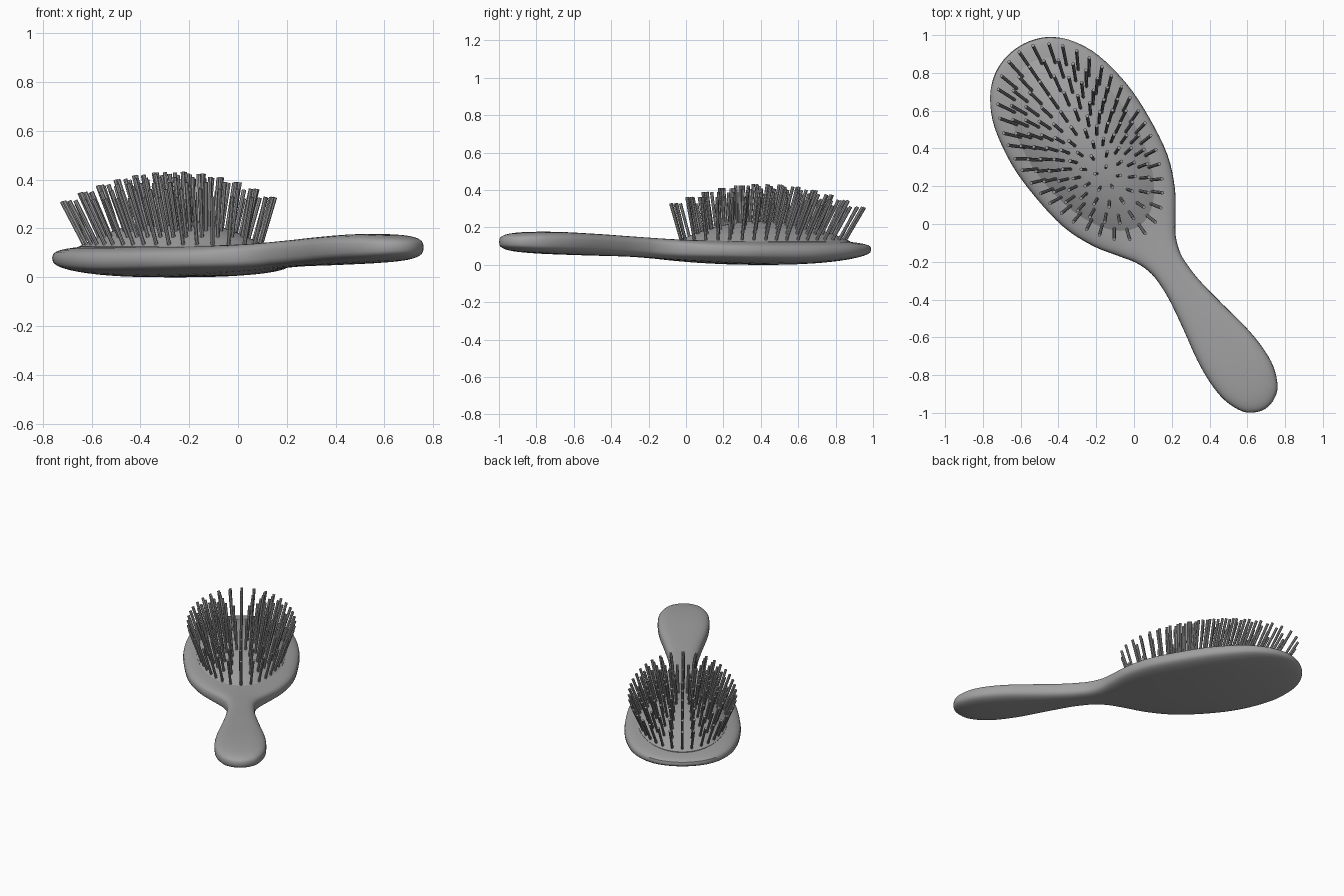
import bpy, bmesh, math
from mathutils import Vector, Matrix

if "Cube" in bpy.data.objects:
    bpy.data.objects.remove(bpy.data.objects["Cube"])

# Local frame: the brush lies along y, head towards +y, then is turned into place
PLACE = Matrix.Translation((0.016, 0.011, 0)) @ Matrix.Rotation(math.radians(34.75), 4, 'Z')

grey = bpy.data.materials.new("mid_grey")
grey.use_nodes = True
colour = (0.35, 0.35, 0.35, 1)
grey.diffuse_color = colour
grey.node_tree.nodes["Principled BSDF"].inputs["Base Color"].default_value = colour


def spline(points, u):
    """Smooth curve through points, u counted in points."""
    i = max(1, min(int(u), len(points) - 3))
    f = u - i
    a, b, c, d = points[i - 1:i + 3]
    return b + (c - a) * (f / 2) + (a * 2 - b * 5 + c * 4 - d) * (f * f / 2) \
        + (b * 3 - a - c * 3 + d) * (f ** 3 / 2)


def finish(name, bm):
    bmesh.ops.recalc_face_normals(bm, faces=bm.faces)
    bm.transform(PLACE)
    mesh = bpy.data.meshes.new(name)
    bm.to_mesh(mesh)
    bm.free()
    mesh.materials.append(grey)
    obj = bpy.data.objects.new(name, mesh)
    bpy.context.collection.objects.link(obj)
    bpy.ops.object.select_all(action='DESELECT')
    obj.select_set(True)
    bpy.context.view_layer.objects.active = obj
    bpy.ops.object.shade_smooth_by_angle(angle=math.radians(40))
    return obj


def skin(bm, rings):
    """Join closed rings of equal length with quads."""
    rows = [[bm.verts.new(p) for p in ring] for ring in rings]
    for low, high in zip(rows, rows[1:]):
        for i in range(len(low)):
            j = (i + 1) % len(low)
            bm.faces.new((low[i], low[j], high[j], high[i]))
    bmesh.ops.remove_doubles(bm, verts=bm.verts, dist=1e-5)


# Body: half outline (half width, position along the brush)
half = [(0, 1.12), (.10, 1.105), (.19, 1.06), (.27, .975), (.335, .84), (.372, .63),
        (.368, .42), (.335, .2), (.265, .03), (.185, -.09), (.125, -.18), (.094, -.27),
        (.09, -.36), (.098, -.46), (.125, -.62), (.155, -.78), (.167, -.92),
        (.157, -1.04), (.115, -1.14), (.06, -1.185), (0, -1.2)]
keys = [Vector((-half[1][0], half[1][1]))] + [Vector(p) for p in half] \
    + [Vector((-half[-2][0], half[-2][1]))]
STEPS = 4
count = (len(half) - 1) * STEPS
side = [spline(keys, 1 + k / STEPS) for k in range(count + 1)]
outline = side + [Vector((-p.x, p.y)) for p in side[-2:0:-1]]

# Underside and upper heights at even stations from handle to head
heights = [Vector(p) for p in (
    (.085, .155), (.08, .165), (.06, .177), (.05, .167), (.042, .15), (.022, .134),
    (.005, .133), (0, .133), (.016, .131), (.05, .124), (.1, .12))]


def body_ring(angle):
    r = max(math.cos(angle), 0) ** 0.63
    q = math.copysign(abs(math.sin(angle)) ** 0.63, angle)
    if r < 1e-4:
        r = 0
    ring = []
    for p in outline:
        core = Vector((0, max(-1.03, min(0.7, p.y))))
        xy = core + (p - core) * r
        low, high = spline(heights, 1 + (xy.y + 1.25) / 0.3)
        ring.append((xy.x, xy.y, (low + high) / 2 + q * (high - low) / 2))
    return ring


bm = bmesh.new()
LEVELS = 18
skin(bm, [body_ring(math.pi * (k / LEVELS - 0.5)) for k in range(LEVELS + 1)])
finish("brush_body", bm)


# Cushion: a shallow egg-shaped dome set into the head
def pad_point(r, turn):
    c, s = math.cos(turn), math.sin(turn)
    return Vector((r * 0.288 * s * (1 + 0.08 * c), 0.485 + r * 0.53 * c,
                   0.125 + 0.11 * (1 - r * r)))


bm = bmesh.new()
SIDES = 64
rings = [[pad_point(r / 10, 2 * math.pi * k / SIDES) for k in range(SIDES)]
         for r in range(11)]
rings.append([p - Vector((0, 0, 0.04)) for p in rings[-1]])
skin(bm, rings)
finish("cushion", bm)

# Bristles: pins in rings, fanning outwards
bm = bmesh.new()
PIN = 0.22
for r, pins in ((.95, 38), (.79, 32), (.63, 26), (.47, 20), (.31, 13), (.15, 6)):
    # Space the pins evenly by distance round the ring
    loop = [pad_point(r, 2 * math.pi * k / 400) for k in range(401)]
    lengths = [0]
    for a, b in zip(loop, loop[1:]):
        lengths.append(lengths[-1] + (b - a).length)
    for n in range(pins):
        goal = lengths[-1] * n / pins
        base = loop[next(k for k, d in enumerate(lengths) if d >= goal)]
        lean = Vector((base.x * 1.4, (base.y - 0.3) * 0.92, 1)).normalized()
        middle = base + lean * (PIN / 2 - 0.02)
        turn = lean.to_track_quat('Z', 'Y').to_matrix().to_4x4()
        bmesh.ops.create_cone(bm, cap_ends=True, segments=8, radius1=0.008,
                              radius2=0.009, depth=PIN,
                              matrix=Matrix.Translation(middle) @ turn)
finish("bristles", bm)
